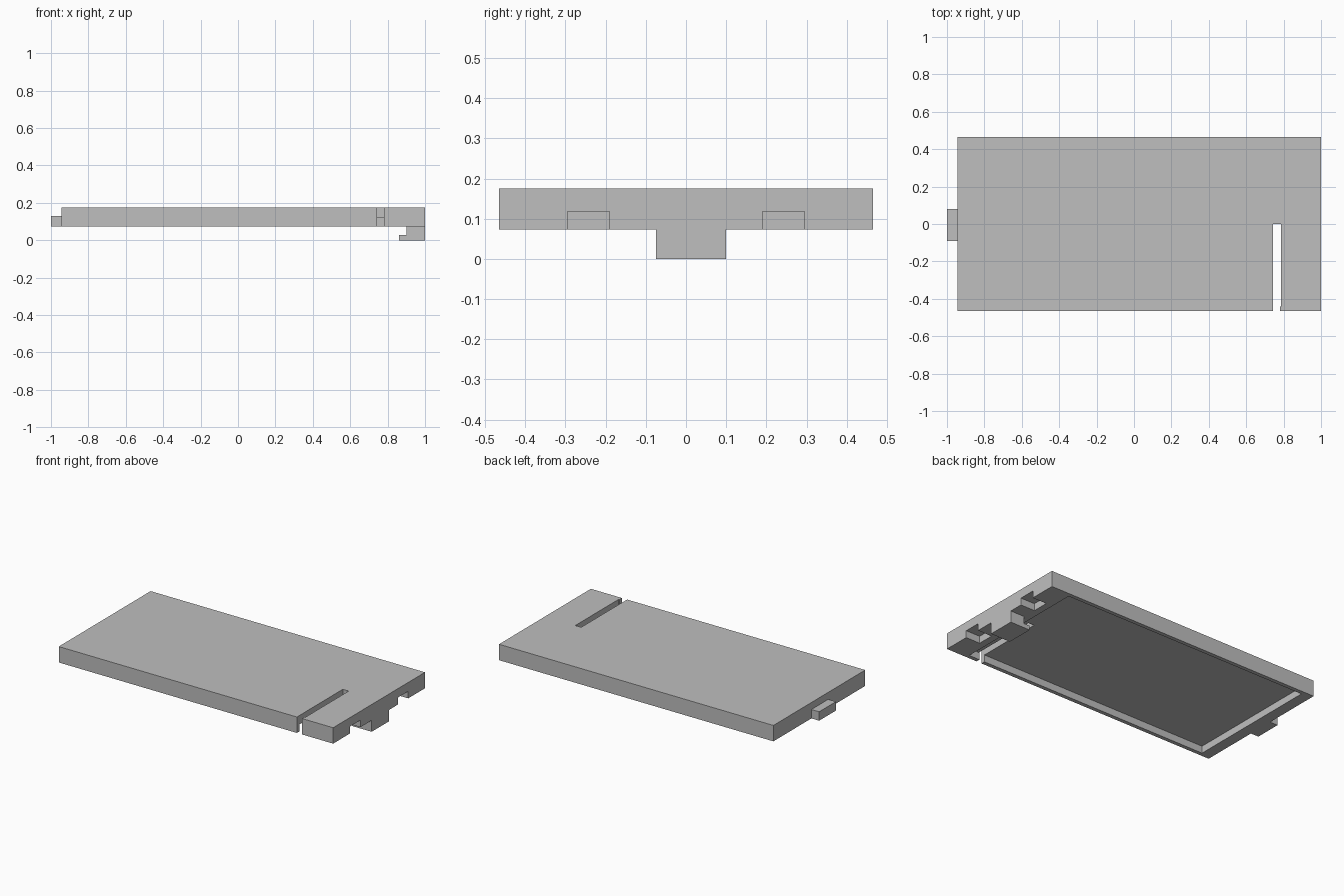
import bpy, bmesh

if "Cube" in bpy.data.objects:
    bpy.data.objects.remove(bpy.data.objects["Cube"], do_unlink=True)

grey = bpy.data.materials.new("plain_grey")
grey.use_nodes = True
grey.diffuse_color = (0.52, 0.52, 0.52, 1)
grey.node_tree.nodes["Principled BSDF"].inputs["Base Color"].default_value = (0.52, 0.52, 0.52, 1)


def finish(name, bm):
    bmesh.ops.recalc_face_normals(bm, faces=bm.faces)
    mesh = bpy.data.meshes.new(name)
    bm.to_mesh(mesh)
    bm.free()
    mesh.materials.append(grey)
    obj = bpy.data.objects.new(name, mesh)
    bpy.context.collection.objects.link(obj)
    return obj


def box(name, x, y, z):
    """Box spanning the given (low, high) ranges."""
    bm = bmesh.new()
    bmesh.ops.create_cube(bm, size=1)
    for v in bm.verts:
        v.co = [r[0] if c < 0 else r[1] for c, r in zip(v.co, (x, y, z))]
    return finish(name, bm)


def cut(target, x, y, z):
    """Subtract a box from the target and discard the cutter."""
    cutter = box("cutter", x, y, z)
    cutter.hide_render = True
    mod = target.modifiers.new("cut", "BOOLEAN")
    mod.operation, mod.solver, mod.object = "DIFFERENCE", "EXACT", cutter
    bpy.context.view_layer.objects.active = target
    bpy.ops.object.modifier_apply(modifier=mod.name)
    bpy.data.objects.remove(cutter, do_unlink=True)


BOTTOM, CEILING, TOP = 0.073, 0.118, 0.175
HALF, WALL = 0.465, 0.025
INNER = HALF - WALL

# Cover panel with a hollow underside
cover = box("cover_shell", (-0.945, 1), (-HALF, HALF), (BOTTOM, TOP))
cut(cover, (-0.875, 0.855), (-INNER, INNER), (0, CEILING))

# Long slot, slightly narrower where it passes through the front wall
cut(cover, (0.743, 0.785), (-INNER, 0), (0, 0.3))
cut(cover, (0.743, 0.78), (-0.6, -INNER + 0.002), (0, 0.3))

# Pair of notches under the thick end wall
for low, high in ((-0.295, -0.19), (0.19, 0.295)):
    cut(cover, (0.9, 1.1), (low, high), (0, CEILING))

# Locating tab on the opposite end
box("end_tab", (-1, -0.945), (-0.09, 0.08), (BOTTOM, 0.13))

# Hooked latch: an L profile extruded across the width
bm = bmesh.new()
profile = [(1, 0), (1, BOTTOM), (0.9, BOTTOM), (0.9, 0.027), (0.86, 0.027), (0.86, 0)]
face = bm.faces.new([bm.verts.new((x, -0.075, z)) for x, z in profile])
side = bmesh.ops.extrude_face_region(bm, geom=[face])["geom"]
bmesh.ops.translate(bm, vec=(0, 0.175, 0), verts=[g for g in side if isinstance(g, bmesh.types.BMVert)])
finish("latch_hook", bm)
